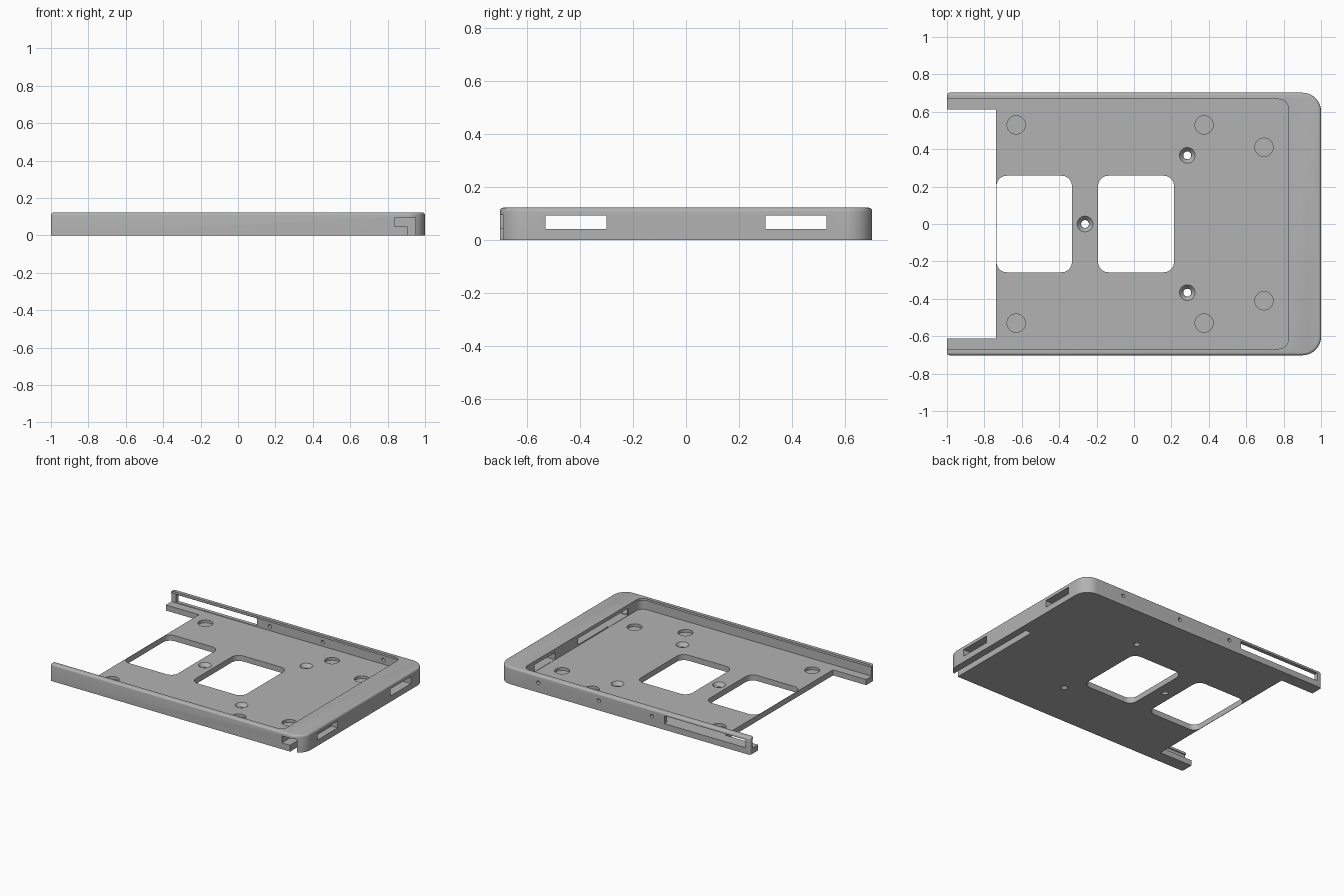
import bpy, bmesh
from mathutils import Matrix

old = bpy.data.objects.get("Cube")
if old:
    bpy.data.objects.remove(old, do_unlink=True)

grey = bpy.data.materials.new("mid_grey")
grey.use_nodes = True
grey.diffuse_color = (0.45, 0.45, 0.45, 1)
grey.node_tree.nodes["Principled BSDF"].inputs["Base Color"].default_value = (0.45, 0.45, 0.45, 1)


def add_object(name, bm):
    mesh = bpy.data.meshes.new(name)
    bm.to_mesh(mesh)
    bm.free()
    mesh.materials.append(grey)
    obj = bpy.data.objects.new(name, mesh)
    bpy.context.scene.collection.objects.link(obj)
    return obj


def box(name, x, y, z, r_left=0, r_right=0, r_top=0):
    """Box from ranges, with rounded upright corners and top rim."""
    bm = bmesh.new()
    bmesh.ops.create_cube(bm, size=1)
    for v in bm.verts:
        v.co = [r[0] if c < 0 else r[1] for c, r in zip(v.co, (x, y, z))]
    for edge_x, radius in ((x[0], r_left), (x[1], r_right)):
        if radius:
            edges = [e for e in bm.edges
                     if all(abs(v.co.x - edge_x) < 1e-5 for v in e.verts)
                     and abs(e.verts[0].co.z - e.verts[1].co.z) > 1e-5]
            bmesh.ops.bevel(bm, geom=edges, offset=radius, segments=10,
                            profile=0.5, affect='EDGES')
    if r_top:
        edges = [e for e in bm.edges if all(abs(v.co.z - z[1]) < 1e-5 for v in e.verts)]
        bmesh.ops.bevel(bm, geom=edges, offset=r_top, segments=4,
                        profile=0.5, affect='EDGES')
    bmesh.ops.recalc_face_normals(bm, faces=bm.faces)
    return add_object(name, bm)


def cone(name, pos, r_low, r_high, depth, axis='Z'):
    bm = bmesh.new()
    turn = Matrix.Rotation(1.5707963, 4, 'X') if axis == 'Y' else Matrix()
    bmesh.ops.create_cone(bm, cap_ends=True, segments=32, radius1=r_low, radius2=r_high,
                          depth=depth, matrix=Matrix.Translation(pos) @ turn)
    return add_object(name, bm)


FLOOR = 0.04
tray = box("drive_tray", (-1, 1), (-0.702, 0.702), (0, 0.122), 0.015, 0.1, 0.014)
cutters = [
    # open interior, with a thin lip left along the top of the walls
    box("lip_opening", (-1.1, 0.825), (-0.667, 0.667), (0.06, 0.2), 0, 0.05),
    box("interior", (-1.1, 0.83), (-0.675, 0.675), (FLOOR, 0.106), 0, 0.05),
    box("end_gap", (-1.1, -0.738), (-0.612, 0.612), (-0.1, 0.2)),
    # floor windows
    box("end_window", (-0.735, -0.332), (-0.258, 0.258), (-0.1, 0.07), 0.055, 0.055),
    box("middle_window", (-0.192, 0.214), (-0.258, 0.258), (-0.1, 0.07), 0.055, 0.055),
    # cable channel under the end roof, with its slit through the floor
    box("cable_channel", (0.84, 0.95), (-0.8, 0.04), (0.046, 0.095)),
    box("cable_slit", (0.905, 0.95), (-0.8, 0.04), (-0.1, 0.07)),
    box("cable_exit", (0.8, 0.93), (-0.3, 0.035), (0.048, 0.093)),
    # long opening in the back wall
    box("wall_window", (-0.965, -0.32), (0.6, 0.8), (0.044, 0.1)),
]
# slots through the closed end
for s in (-1, 1):
    ys = sorted((s * 0.3, s * 0.53))
    cutters.append(box("end_slot", (0.8, 1.1), ys, (0.042, 0.092)))
    # shallow round pockets
    for px, py in ((-0.63, 0.53), (0.375, 0.53), (0.695, 0.41)):
        cutters.append(cone("pocket", (px, s * py, FLOOR), 0.049, 0.049, 0.04))
# countersunk screw holes
for px, py in ((0.285, 0.367), (0.285, -0.367), (-0.262, 0)):
    cutters.append(cone("countersink", (px, py, FLOOR - 0.01), 0.022, 0.046, 0.03))
    cutters.append(cone("screw_hole", (px, py, 0), 0.021, 0.021, 0.1))
# small side holes in the back wall
for px in (-0.22, 0.2, 0.68):
    cutters.append(cone("side_hole", (px, 0.7, 0.07), 0.013, 0.013, 0.1, 'Y'))

for cutter in cutters:
    cutter.hide_render = True
    mod = tray.modifiers.new(cutter.name, 'BOOLEAN')
    mod.operation = 'DIFFERENCE'
    mod.solver = 'EXACT'
    mod.object = cutter

# bake the cuts and drop the cutters
graph = bpy.context.evaluated_depsgraph_get()
baked = bpy.data.meshes.new_from_object(tray.evaluated_get(graph))
tray.modifiers.clear()
tray.data = baked
for cutter in cutters:
    bpy.data.objects.remove(cutter, do_unlink=True)
baked.materials.clear()
baked.materials.append(grey)

bpy.ops.object.select_all(action='DESELECT')
tray.select_set(True)
bpy.context.view_layer.objects.active = tray
bpy.ops.object.shade_smooth_by_angle(angle=0.6)
